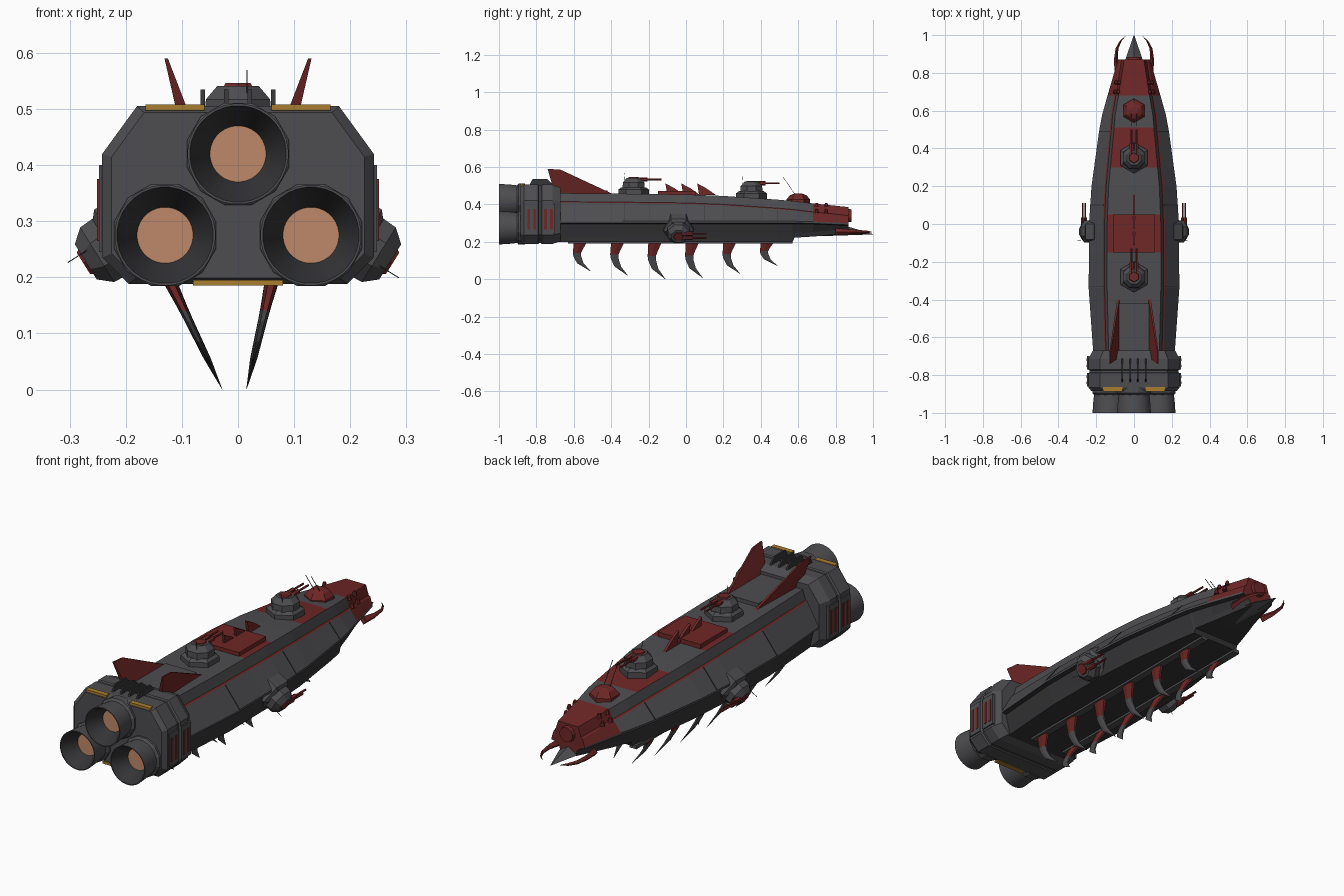
import bpy, bmesh, math
from mathutils import Vector, Matrix

if "Cube" in bpy.data.objects:
    bpy.data.objects.remove(bpy.data.objects["Cube"], do_unlink=True)


def material(name, r, g, b):
    mat = bpy.data.materials.new(name)
    mat.use_nodes = True
    mat.diffuse_color = (r, g, b, 1)
    shader = next(n for n in mat.node_tree.nodes if n.type == "BSDF_PRINCIPLED")
    shader.inputs["Base Color"].default_value = (r, g, b, 1)
    return mat


GREY = material("hull grey", .075, .075, .082)
DARK = material("dark metal", .035, .035, .038)
RED = material("deep red", .16, .02, .02)
ORANGE = material("engine glow", .52, .25, .14)
YELLOW = material("warning yellow", .4, .21, .03)


def finish(name, bm, *mats, smooth=False):
    bmesh.ops.recalc_face_normals(bm, faces=bm.faces)
    mesh = bpy.data.meshes.new(name)
    bm.to_mesh(mesh)
    bm.free()
    for mat in mats:
        mesh.materials.append(mat)
    if smooth:
        mesh.shade_smooth()
        mesh.set_sharp_from_angle(angle=math.radians(35))
    obj = bpy.data.objects.new(name, mesh)
    bpy.context.scene.collection.objects.link(obj)
    return obj


def loft(name, rings, *mats, rule=None, smooth=False, matrix=None):
    """Skin closed rings of points; rule(ring, segment) picks a material."""
    bm = bmesh.new()
    rows = [[bm.verts.new(p) for p in ring] for ring in rings]
    count = len(rows[0])
    for i in range(len(rows) - 1):
        for j in range(count):
            k = (j + 1) % count
            face = bm.faces.new((rows[i][j], rows[i][k], rows[i + 1][k], rows[i + 1][j]))
            face.material_index = rule(i, j) if rule else 0
    for row, i in ((rows[0], 0), (rows[-1], len(rows) - 2)):
        bm.faces.new(row).material_index = rule(i, count - 1) if rule else 0
    if matrix:
        bm.transform(matrix)
    return finish(name, bm, *mats, smooth=smooth)


def box(name, low, high, mat):
    ring = lambda z: [(low[0], low[1], z), (high[0], low[1], z),
                      (high[0], high[1], z), (low[0], high[1], z)]
    return loft(name, [ring(low[2]), ring(high[2])], mat)


def lathe(name, profile, sides, mat, matrix, smooth=False):
    """Stack of regular polygons (radius, height) along local z."""
    rings = []
    for radius, height in profile:
        angles = [math.tau * (i + .5) / sides for i in range(sides)]
        rings.append([(radius * math.cos(a), radius * math.sin(a), height) for a in angles])
    return loft(name, rings, mat, smooth=smooth, matrix=matrix)


def rod(name, start, end, radius, mat, sides=6, tip=None, matrix=None):
    start, end = Vector(start), Vector(end)
    aim = end - start
    place = Matrix.Translation(start) @ aim.to_track_quat("Z", "Y").to_matrix().to_4x4()
    tip = radius if tip is None else tip
    return lathe(name, [(radius, 0), (tip, aim.length)], sides, mat, (matrix or Matrix()) @ place)


def tapered(name, path, mats, rule=None):
    """Six-sided horn; path rows hold centre, half width and half depth."""
    rings = []
    for x, y, z, wide, deep in path:
        rings.append([(x + wide * math.cos(i * math.tau / 6),
                       y + deep * math.sin(i * math.tau / 6), z) for i in range(6)])
    return loft(name, rings, *mats, rule=rule)


# Main hull: y, half width, deck half width, deck height, edge height, keel height
STATIONS = [(-.69, .215, .142, .46, .31, .2), (-.34, .24, .15, .457, .31, .2),
            (0, .238, .15, .453, .31, .2), (.2, .225, .142, .445, .31, .2),
            (.49, .185, .115, .425, .31, .2), (.57, .17, .108, .418, .31, .2),
            (.58, .168, .107, .417, .31, .222), (.68, .14, .09, .405, .308, .228),
            (.87, .085, .06, .385, .3, .245)]


def station(y):
    for a, b in zip(STATIONS, STATIONS[1:]):
        if y <= b[0]:
            t = (y - a[0]) / (b[0] - a[0])
            return [p + (q - p) * t for p, q in zip(a, b)]
    return STATIONS[-1]


def hull_ring(y):
    y, w, d, top, edge, keel = station(y)
    half = [(d - .008, top), (d + .006, top - .045), (d + .014, top - .05), (w, edge),
            (w, edge - .01), (w - .022, edge - .014), (w - .04, keel + .025), (w - .045, keel)]
    return [(x, y, z) for x, z in half] + [(-x, y, z) for x, z in reversed(half)]


CUTS = sorted({s[0] for s in STATIONS} | {-.15, .05, .3, .51})
RED_BANDS = ((-.15, .05), (.3, .51))


def hull_rule(i, j):
    y = (CUTS[i] + CUTS[i + 1]) / 2
    segment = -1 if j == 15 else min(j, 14 - j)
    if segment < 3 and y > .68:
        return 1
    if segment == 1 or segment == -1 and any(a < y < b for a, b in RED_BANDS):
        return 1
    return 2 if segment >= 4 else 0


loft("main_hull", [hull_ring(y) for y in CUTS], GREY, RED, DARK, rule=hull_rule)

# Panel seams across the sloping sides
for seam in (-.33, .1, .49):
    _, w, d, top, edge, _ = station(seam)
    for s in (-1, 1):
        rod("panel_seam", (s * (d + .014), seam, top - .05), (s * w, seam, edge), .003, DARK, 4)

# Raised deck: red slab, rear neck and centre barbs
box("raised_red_deck", (-.11, -.15, .44), (.11, .05, .472), RED)
box("rear_deck_neck", (-.08, -.7, .44), (.08, -.42, .475), GREY)
for y in (-.1, -.015, .07):
    loft("deck_barb", [[(x, y, .45), (x, y + .09, .45), (x, y + .04, .485), (x, y - .01, .512)]
                       for x in (-.006, .006)], RED)

# Engine block: chamfered octagon with stepped ends
def block_ring(y, k):
    half = [(.18, .505), (.242, .42), (.242, .235), (.195, .188)]
    points = half + [(-x, z) for x, z in reversed(half)]
    return [(x * k, y, .345 + (z - .345) * k) for x, z in points]


loft("engine_block", [block_ring(y, k) for y, k in
                      ((-.885, .93), (-.865, 1), (-.79, 1), (-.785, .97), (-.775, .97),
                       (-.77, 1), (-.715, 1), (-.67, .9))], GREY)
for s in (-1, 1):
    for y in (-.825, -.735):
        a, b = sorted((s * .235, s * .248))
        box("side_pod", (a, y - .035, .245), (b, y + .035, .4), GREY)
        for dy in (-.016, .016):
            a, b = sorted((s * .24, s * .251))
            box("red_vent", (a, y + dy - .007, .265), (b, y + dy + .007, .375), RED)
    a, b = sorted((s * .06, s * .165))
    box("top_warning_strip", (a, -.886, .497), (b, -.862, .508), YELLOW)
box("bottom_warning_strip", (-.08, -.886, .185), (.08, -.862, .195), YELLOW)
for x in (-.063, -.021, .021, .063):
    loft("cooling_fin", [[(x + t, -.845, .49), (x + t, -.69, .47), (x + t, -.72, .515),
                          (x + t, -.74, .535), (x + t, -.82, .535)] for t in (-.004, .004)], DARK)

# Engine bells with glowing throats
for x, z in ((0, .42), (-.13, .275), (.13, .275)):
    turn = Matrix.Translation((x, 0, z)) @ Matrix.Rotation(math.pi / 2, 4, "X")
    lathe("engine_collar", [(.094, .86), (.094, .895), (.082, .905)], 12, GREY, turn)
    lathe("engine_bell", [(.078, .87), (.086, .94), (.09, 1)], 32, GREY, turn, True).data
    bell = bpy.context.scene.collection.objects[-1]
    bm = bmesh.new()
    bm.from_mesh(bell.data)
    mouth = min(bm.faces, key=lambda f: f.calc_center_median().y)
    centre = mouth.calc_center_median()
    # Push the mouth inward: thin rim, then a dark funnel
    for radius, depth in ((.086, 0), (.05, .075)):
        old = set(bm.faces)
        bmesh.ops.inset_individual(bm, faces=[mouth], thickness=.002)
        for face in set(bm.faces) - old:
            face.material_index = 1 if depth else 0
        for v in mouth.verts:
            out = (v.co - centre).normalized() if not depth else Vector((v.co.x - centre.x, 0, v.co.z - centre.z)).normalized()
            v.co = centre + out * radius + Vector((0, depth, 0))
    mouth.material_index = 2
    bm.to_mesh(bell.data)
    bm.free()
    bell.data.materials.append(DARK)
    bell.data.materials.append(ORANGE)
    bell.data.set_sharp_from_angle(angle=math.radians(35))

# Swept dorsal fins
for s in (-1, 1):
    corners = [(.08, -.38, .45, .006), (.085, -.7, .45, .014),
               (.128, -.74, .59, .003), (.126, -.67, .585, .003)]
    loft("dorsal_fin", [[(s * x + side * t, y, z) for x, y, z, t in corners]
                        for side in (-1, 1)], RED)

# Belly rails and hooked claws
CLAW = [(0, 0, .042), (-.012, .05, .03), (-.018, .075, .026), (-.016, .1, .024),
        (0, .145, .02), (.055, .2, .001)]
for base, tip in ((-.125, -.028), (.062, .015)):
    box("belly_rail", (base - .018, -.63, .19), (base + .018, .57, .207), GREY)
    for n, size in enumerate((.79, .91, 1, .97, .86, .65)):
        path = [(base + (tip - base) * drop / .2 * size, -.565 + n * .2 + dy,
                 .2 - drop * size, deep * .32, deep) for dy, drop, deep in CLAW]
        tapered("belly_claw", path, (RED, GREY), lambda i, j: 0 if i < 2 else 1)


# Gun turrets, reused on deck and flanks
def turret(place):
    lathe("turret_base", [(.082, -.03), (.082, .022), (.066, .034)], 6, GREY, place)
    lathe("turret_body", [(.064, .03), (.062, .06), (.04, .084)], 8, GREY, place)
    lathe("turret_cap", [(.034, .076), (.026, .089)], 6, RED, place)
    for x in (-.013, .013):
        rod("gun_housing", (x, .01, .076), (x, .075, .076), .011, RED, matrix=place)
        rod("gun_barrel", (x, .06, .076), (x, .15, .076), .005, RED, matrix=place)
    rod("turret_aerial", (.016, -.045, .05), (.016, -.05, .112), .0012, DARK, 4, matrix=place)


for y, z in ((-.28, .457), (.35, .437)):
    turret(Matrix.Translation((0, y, z)))
for s in (-1, 1):
    up = Vector((s * .85, 0, -.53)).normalized()
    ahead = Vector((0, 1, 0))
    basis = Matrix((ahead.cross(up), ahead, up)).transposed().to_4x4()
    turret(Matrix.Translation((s * .2, -.04, .272)) @ basis)

# Sensor dome and aerials near the bow
lathe("sensor_dome", [(.064, .39), (.064, .425), (.045, .448), (.02, .458)], 6, RED,
      Matrix.Translation((0, .6, 0)))
for x in (-.015, .015):
    rod("bow_aerial", (x, .585, .45), (x, .52, .545), .0015, DARK, 4)

# Bow: port, studs, beak and mandibles
rod("bow_port", (0, .84, .34), (0, .885, .34), .042, RED, 12, .034)
for s in (-1, 1):
    for x, y in ((.083, .7), (.078, .75), (.1, .7), (.094, .75)):
        z = .408 if x < .09 else .375
        rod("bow_stud", (s * x, y, z - .02), (s * x, y, z), .012, RED, 8, .007)
    horn = [(.088, .8, .03), (.096, .87, .02), (.09, .93, .015), (.07, .97, .01), (.045, .995, .001)]
    loft("mandible", [[(s * x - r * .5, y, .252), (s * x, y, .252 + r * .7),
                       (s * x + r * .5, y, .252), (s * x, y, .252 - r * .6)]
                      for x, y, r in horn], RED)
loft("beak", [[(-w, y, z), (0, y, z + h), (w, y, z), (0, y, z - h * .5)] for y, w, z, h in
              ((.72, .07, .25, .04), (.87, .046, .25, .03), (1, .001, .24, .001))], GREY)
